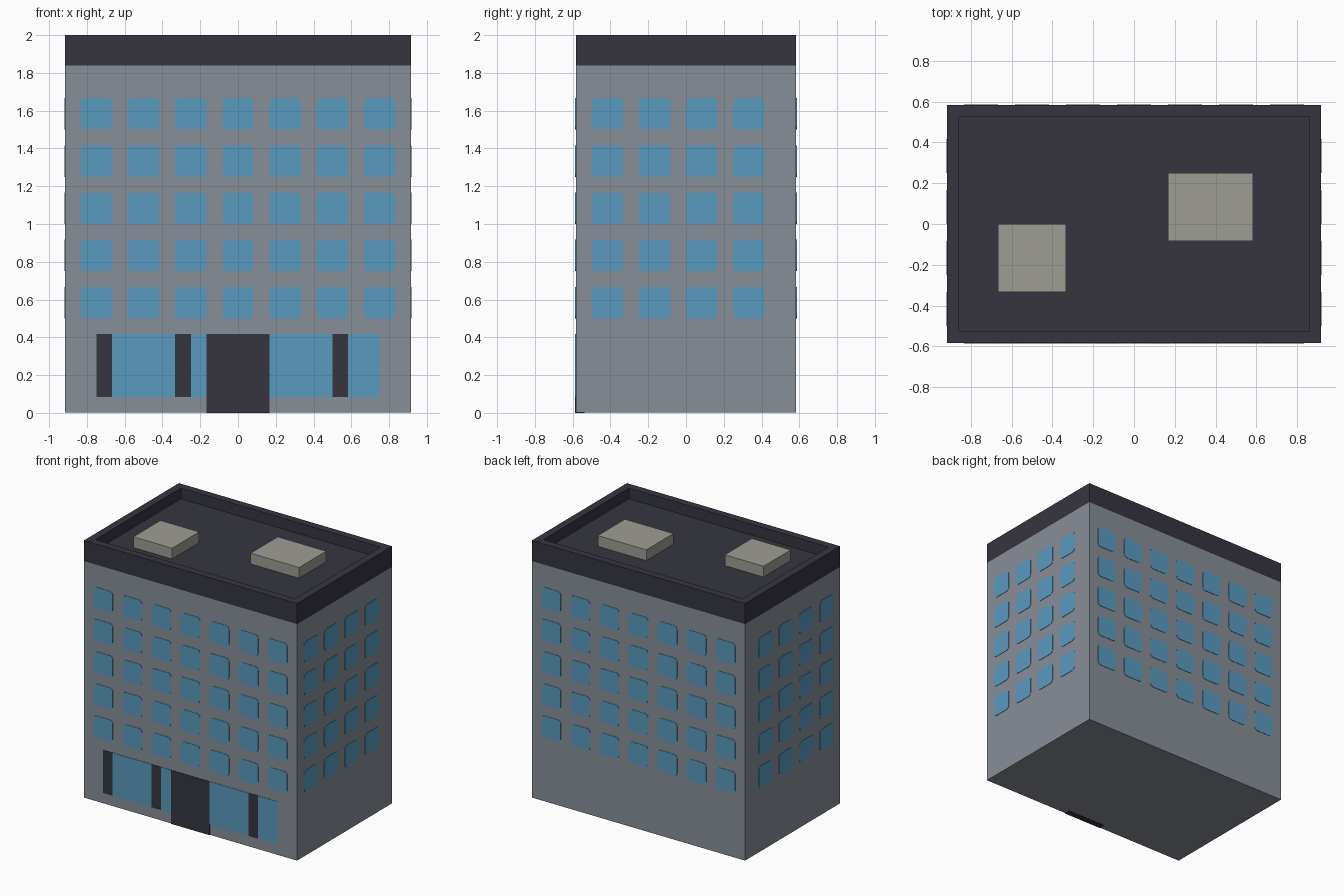
import bpy, bmesh, math
from mathutils import Matrix, Vector

cube = bpy.data.objects.get("Cube")
if cube:
    bpy.data.objects.remove(cube, do_unlink=True)

U = 1 / 12                    # building module
HX, HY = 11 * U, 7 * U        # half width and half depth
WALL_TOP, TOP = 1.84, 2.0
PLATE = 0.003                 # thickness of window plates


def material(name, hex_code):
    srgb = [int(hex_code[i:i + 2], 16) / 255 for i in (0, 2, 4)]
    rgb = [c / 12.92 if c <= 0.04045 else ((c + 0.055) / 1.055) ** 2.4 for c in srgb]
    mat = bpy.data.materials.new(name)
    mat.use_nodes = True
    mat.diffuse_color = (*rgb, 1)
    bsdf = mat.node_tree.nodes["Principled BSDF"]
    bsdf.inputs["Base Color"].default_value = (*rgb, 1)
    bsdf.inputs["Roughness"].default_value = 0.8
    return mat


WALL = material("wall grey", "878E98")
DARK = material("dark slate", "363540")
GLASS = material("window blue", "599ABF")
VENT = material("vent grey", "9E9E95")


def finish(name, bm, mat):
    bmesh.ops.recalc_face_normals(bm, faces=bm.faces)
    mesh = bpy.data.meshes.new(name)
    bm.to_mesh(mesh)
    bm.free()
    mesh.materials.append(mat)
    obj = bpy.data.objects.new(name, mesh)
    bpy.context.scene.collection.objects.link(obj)
    return obj


def add_box(bm, lo, hi):
    size = [b - a for a, b in zip(lo, hi)]
    mid = [(a + b) / 2 for a, b in zip(lo, hi)]
    m = Matrix.Translation(mid) @ Matrix.Diagonal((*size, 1))
    bmesh.ops.create_cube(bm, size=1, matrix=m)


def box(name, lo, hi, mat):
    bm = bmesh.new()
    add_box(bm, lo, hi)
    return finish(name, bm, mat)


def rounded_plate(bm, u, v, w, h, r, place):
    """Thin plate with rounded corners, centred at (u, v) on a facade."""
    verts = []
    for k, (sx, sy) in enumerate([(1, 1), (-1, 1), (-1, -1), (1, -1)]):
        for step in range(4):
            a = math.pi / 2 * (k + step / 3)
            x = u + sx * (w / 2 - r) + r * math.cos(a)
            z = v + sy * (h / 2 - r) + r * math.sin(a)
            verts.append(bm.verts.new(place @ Vector((x, 0, z))))
    face = bm.faces.new(verts)
    out = place.to_3x3() @ Vector((0, -PLATE, 0))
    ext = bmesh.ops.extrude_face_region(bm, geom=[face])["geom"]
    bmesh.ops.translate(bm, vec=out, verts=[g for g in ext if isinstance(g, bmesh.types.BMVert)])


# Main block, lifted a hair so the door sill shows underneath
box("walls", (-HX, -HY, 0.002), (HX, HY, WALL_TOP), WALL)

# Roof slab with sunken deck inside a parapet
bm = bmesh.new()
add_box(bm, (-HX, -HY, WALL_TOP), (HX, HY, TOP))
bm.faces.ensure_lookup_table()
top = max(bm.faces, key=lambda f: f.calc_center_median().z)
bmesh.ops.inset_region(bm, faces=[top], thickness=U)
deck = bmesh.ops.extrude_discrete_faces(bm, faces=[top])["faces"][0]
bmesh.ops.translate(bm, vec=(0, 0, -U), verts=deck.verts)
finish("roof_parapet", bm, DARK)

# Rooftop vent boxes
box("roof_vent_small", (-8 * U, -4 * U, TOP - U - 0.002), (-4 * U, 0, TOP), VENT)
box("roof_vent_large", (2 * U, -U, TOP - U - 0.002), (7 * U, 3 * U, TOP), VENT)

# Window grids: name, facade angle, distance from centre, window centres
wide = [0.25 * i for i in range(-3, 4)]
side = [-5 * U + 0.25 * i for i in range(4)]
facades = [
    ("front_windows", 0, HY, wide),
    ("back_windows", math.pi, HY, wide),
    ("left_windows", math.pi / 2, HX, side),
    ("right_windows", -math.pi / 2, HX, [-y for y in side]),
]
for name, angle, dist, columns in facades:
    place = Matrix.Rotation(angle, 4, "Z") @ Matrix.Translation((0, -dist, 0))
    bm = bmesh.new()
    for u in columns:
        for floor in range(5):
            rounded_plate(bm, u, 7 * U + 0.25 * floor, 2 * U, 2 * U, 0.025, place)
    finish(name, bm, GLASS)

# Ground floor shopfront: glass panes between dark posts
z0, z1 = U, 5 * U
for i, (a, b) in enumerate([(-8, -4), (-3, -2), (2, 6), (7, 9)]):
    box(f"shop_glass_{i + 1}", (a * U, -HY - PLATE, z0), (b * U, -HY, z1), GLASS)
for i, a in enumerate([-9, -4, 6]):
    box(f"shop_post_{i + 1}", (a * U, -HY - PLATE, z0), ((a + 1) * U, -HY, z1), DARK)

# Entrance door, reaching the ground
box("entrance_door", (-2 * U, -HY - PLATE, 0), (2 * U, -HY + 0.045, z1), DARK)
